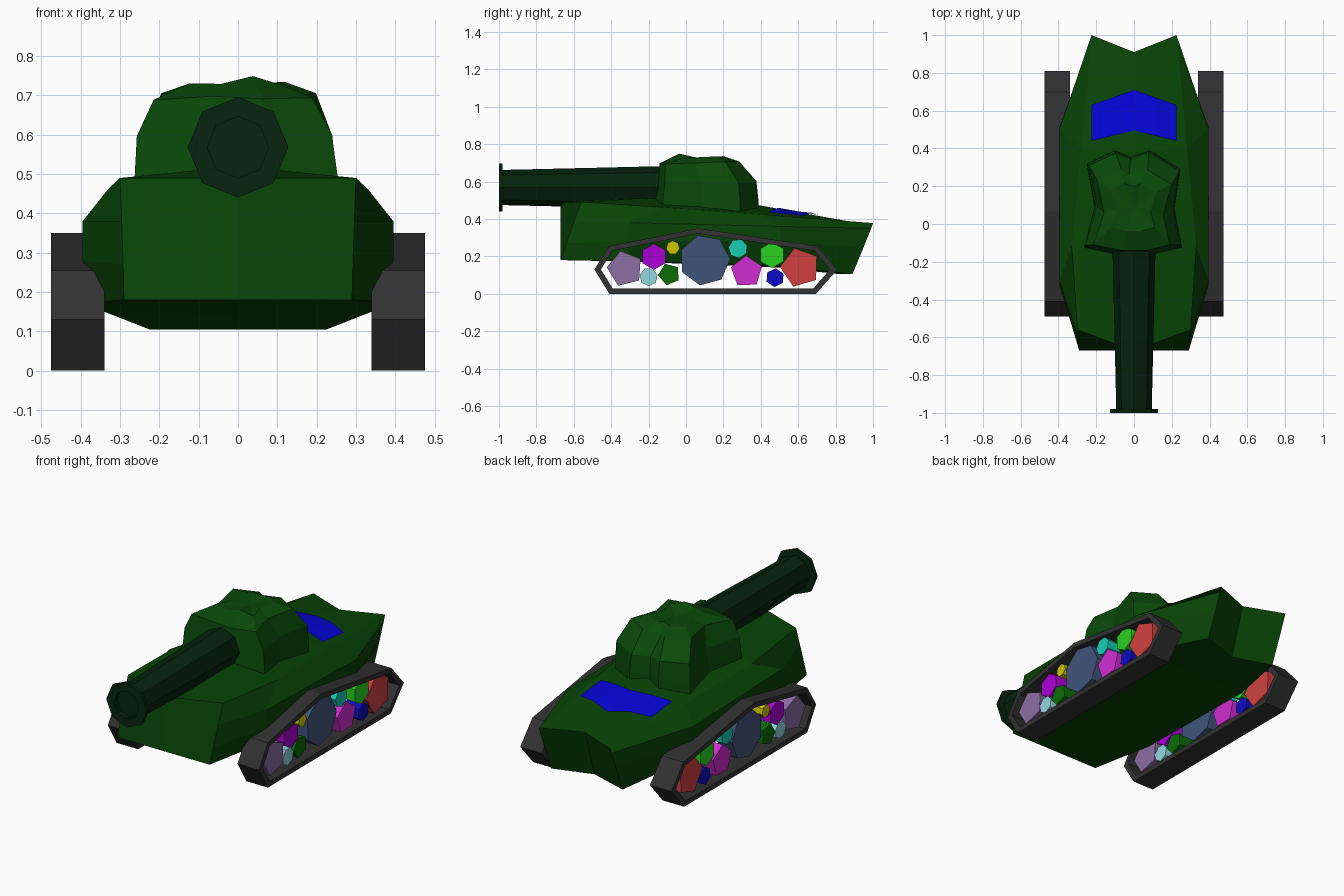
import bpy, bmesh, math, random
from mathutils import Vector
from mathutils.bvhtree import BVHTree

if "Cube" in bpy.data.objects:
    bpy.data.objects.remove(bpy.data.objects["Cube"])

random.seed(4)


def paint(ob, rgb):
    mat = bpy.data.materials.new(ob.name + "_paint")
    mat.diffuse_color = [(c / 255) ** 2.2 for c in rgb] + [1]
    mat.use_nodes = True
    mat.node_tree.nodes["Principled BSDF"].inputs["Base Color"].default_value = mat.diffuse_color
    ob.data.materials.append(mat)


def make(name, verts, faces, rgb, mirror=False, weld=False):
    bm = bmesh.new()
    vs = [bm.verts.new(v) for v in verts]
    for f in faces:
        bm.faces.new([vs[i] for i in f])
    if weld:  # reflect a half model across x = 0 and join the seam
        half = bm.verts[:] + bm.edges[:] + bm.faces[:]
        copy = bmesh.ops.duplicate(bm, geom=half)["geom"]
        for v in copy:
            if isinstance(v, bmesh.types.BMVert):
                v.co.x *= -1
        bmesh.ops.remove_doubles(bm, verts=bm.verts[:], dist=1e-4)
    bmesh.ops.recalc_face_normals(bm, faces=bm.faces[:])
    me = bpy.data.meshes.new(name)
    bm.to_mesh(me)
    bm.free()
    ob = bpy.data.objects.new(name, me)
    bpy.context.collection.objects.link(ob)
    paint(ob, rgb)
    if mirror:
        ob.modifiers.new("Mirror", 'MIRROR')
    return ob


def loft(rings, closed=True, loop=False):
    """Quads between successive rings; end caps unless the rings form a loop."""
    n, m = len(rings[0]), len(rings)
    verts = [v for r in rings for v in r]
    faces = []
    for i in range(m if loop else m - 1):
        j = (i + 1) % m
        for k in range(n if closed else n - 1):
            l = (k + 1) % n
            faces.append((i * n + k, i * n + l, j * n + l, j * n + k))
    if not loop:
        faces += [tuple(range(n)), tuple(range((m - 1) * n, m * n))]
    return verts, faces


# Hull: half cross-sections from front to rear, bottom centre round to deck centre
stations = [
    [(0, -.67, .18), (.29, -.67, .18), (.292, -.64, .27), (.296, -.60, .38), (.30, -.56, .49), (0, -.67, .49)],
    [(0, -.3, .172), (.355, -.3, .175), (.395, -.32, .28), (.395, -.3, .38), (.33, -.12, .462), (0, -.1, .52)],
    [(0, .5, .14), (.34, .5, .15), (.395, .51, .28), (.395, .5, .36), (.28, .40, .425), (0, .38, .475)],
    [(0, .82, .105), (.225, .89, .105), (.225, .95, .25), (.225, .99, .35), (.225, 1, .378), (0, .91, .38)],
]
hull = make("hull", *loft(stations, closed=False), (17, 70, 15), weld=True)

# Blue chevron panel laid on the rear deck
tree = BVHTree.FromPolygons([v.co for v in hull.data.vertices],
                            [p.vertices[:] for p in hull.data.polygons])
rows = []
for c in range(5):
    x = -.225 + .1125 * c
    t = abs(x) / .225
    y0, y1 = .495 - .055 * t, .71 - .08 * t
    rows.append([tree.ray_cast(Vector((x, y0 + (y1 - y0) * r / 3, 2)), Vector((0, 0, -1)))[0]
                 + Vector((0, 0, .005)) for r in range(4)])
pv, pf = loft(rows, closed=False)
make("deck_panel", pv, pf[:-2], (14, 14, 215))

# Turret: faceted dome from a shrinking outline
outline = [(-.265, -.125), (-.09, -.165), (.09, -.165), (.255, -.125), (.215, .08), (.245, .29),
           (.085, .39), (-.02, .355), (-.1, .39), (-.25, .32), (-.21, .09)]
rings = []
for scale, cy, z, wobble in [(1, .115, .43, 0), (.99, .115, .50, 0), (.95, .115, .60, .008),
                             (.77, .075, .695, .012), (.45, .09, .738, .012)]:
    rings.append([(x * scale + random.uniform(-wobble, wobble), cy + (y - .115) * scale,
                   z + random.uniform(-wobble, wobble)) for x, y in outline])
tv, tf = loft(rings)
cap = tf.pop()
tv.append((.01, .09, .72))
tf += [(cap[i], cap[(i + 1) % len(cap)], len(tv) - 1) for i in range(len(cap))]
make("turret", tv, tf, (18, 74, 18))


# Gun: octagonal barrel with a flanged, recessed muzzle
def octagon(r, y, z=.568):
    return [(r * math.sin(a), y, z + r * math.cos(a)) for a in (math.tau * k / 8 for k in range(8))]


gun = [octagon(r, y) for r, y in [(.115, .0), (.113, -.17), (.094, -.98), (.128, -.98),
                                  (.128, -1), (.078, -1), (.078, -.975)]]
make("gun_barrel", *loft(gun), (14, 40, 20))

# Tracks: seven-sided band on each side
outer = [(-.49, .13), (-.41, 0), (.695, 0), (.81, .13), (.70, .255), (.065, .35), (-.41, .255)]
inner = [(-.455, .13), (-.392, .028), (.68, .028), (.77, .13), (.685, .23), (.065, .321), (-.393, .23)]
band = [[(.34, *o), (.475, *o), (.475, *i), (.34, *i)] for o, i in zip(outer, inner)]
make("track", *loft(band, loop=True), (54, 53, 54), mirror=True)

# Wheels: y, z, radius, sides, first corner angle, colour
wheels = [
    (-.326, .134, .098, 5, 32, (140, 110, 162)),
    (-.171, .198, .070, 6, 90, (170, 0, 212)),
    (-.200, .090, .049, 7, 64, (145, 215, 222)),
    (-.070, .247, .037, 7, 90, (205, 195, 0)),
    (-.090, .104, .060, 5, 40, (20, 108, 15)),
    (.100, .180, .137, 7, 105, (66, 86, 122)),
    (.278, .242, .052, 7, 70, (30, 205, 180)),
    (.324, .118, .087, 5, 92, (208, 48, 208)),
    (.460, .207, .070, 6, 90, (45, 208, 36)),
    (.476, .086, .050, 6, 85, (20, 20, 195)),
    (.610, .140, .108, 5, 34, (208, 66, 66)),
]
for n, (y, z, r, sides, first, rgb) in enumerate(wheels, 1):
    angles = [math.radians(first) + math.tau * k / sides for k in range(sides)]
    disc = [[(x, y + r * math.cos(a), z + r * math.sin(a)) for a in angles] for x in (.355, .455)]
    make(f"wheel_{n}", *loft(disc), rgb, mirror=True)
